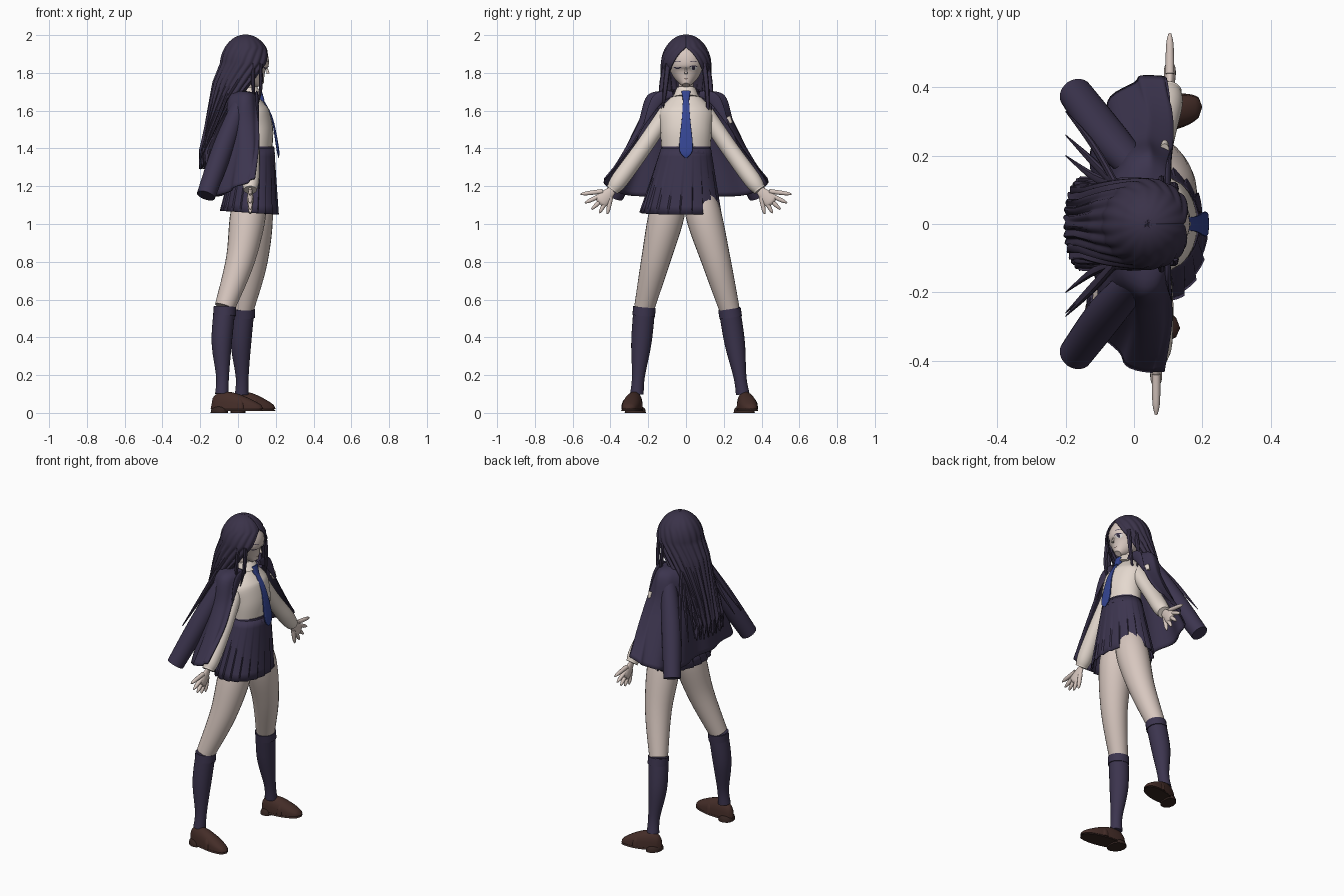
import bpy, bmesh
from math import sin, cos, pi, sqrt
from mathutils import Vector

if "Cube" in bpy.data.objects:
    bpy.data.objects.remove(bpy.data.objects["Cube"])


def material(name, *colour):
    mat = bpy.data.materials.new(name)
    mat.use_nodes = True
    mat.diffuse_color = (*colour, 1)
    shader = mat.node_tree.nodes["Principled BSDF"]
    shader.inputs["Base Color"].default_value = (*colour, 1)
    shader.inputs["Roughness"].default_value = .8
    return mat


cloth = material("dark plum cloth", .045, .035, .077)
dark_hair = material("dark plum hair", .042, .032, .066)
skin = material("pale skin", .68, .57, .52)
cream = material("cream shirt", .78, .69, .62)
blue = material("blue tie", .035, .06, .29)
leather = material("brown leather", .058, .026, .021)
rubber = material("dark sole", .035, .018, .015)
white = material("eye white", .8, .78, .76)
parts = []


def spline(points, t):
    """Smooth curve through points, t from 0 to 1."""
    last = len(points) - 1
    i = min(int(t * last), last - 1)
    f = t * last - i
    a, b, c, d = (Vector(points[max(0, min(last, i + k))]) for k in (-1, 0, 1, 2))
    return b + (c - a + (a * 2 - b * 5 + c * 4 - d + ((b - c) * 3 + d - a) * f) * f) * f / 2


def surface(name, func, around, along, mat, wrap=False, caps=False, thickness=0):
    """Mesh sheet from func(u, v), optionally closed around u and capped along v."""
    bm = bmesh.new()
    columns = around if wrap else around + 1
    rows = [[bm.verts.new(func(i / around, j / along)) for i in range(columns)]
            for j in range(along + 1)]
    for low, high in zip(rows, rows[1:]):
        for i in range(around):
            k = (i + 1) % columns
            bm.faces.new((low[i], low[k], high[k], high[i]))
    if caps:
        bm.faces.new(rows[0])
        bm.faces.new(rows[-1])
    bmesh.ops.recalc_face_normals(bm, faces=bm.faces)
    mesh = bpy.data.meshes.new(name)
    bm.to_mesh(mesh)
    bm.free()
    mesh.materials.append(mat)
    obj = bpy.data.objects.new(name, mesh)
    bpy.context.collection.objects.link(obj)
    if thickness:
        solid = obj.modifiers.new("thickness", "SOLIDIFY")
        solid.thickness, solid.offset = thickness, 0
    parts.append(obj)
    return obj


def tube(name, points, widths, mat, flat=1, power=1, sides=24):
    """Loft along points; flat scales the depth towards x, power squares the section."""
    sizes = [(w, w * flat) for w in widths]
    forward = Vector((1, 0, 0))

    def func(u, v):
        tangent = (spline(points, min(1, v + .02)) - spline(points, max(0, v - .02))).normalized()
        front = (forward - tangent * tangent.x).normalized()
        width, depth = spline(sizes, v)
        c, s = (abs(k) ** power * (1 if k > 0 else -1) for k in (cos(2 * pi * u), sin(2 * pi * u)))
        return spline(points, v) + front * depth * c + tangent.cross(front) * width * s
    return surface(name, func, sides, 6 * (len(points) - 1), mat, True, True)


def loafer(name, heel, length, turn, grow, base, height, slope, mat):
    """Shoe shell: rounded outline, flat underside, height falling towards the toe."""
    def func(u, v):
        round_off = max(0, sin(pi * v)) ** .35
        width = (.044 + .012 * v) * grow * round_off
        top = (height - slope * v) * round_off
        angle = 2 * pi * u
        return heel + Vector((length * v, turn * length * v + width * cos(angle),
                              base + top * max(0, sin(angle)) ** .7))
    surface(name, func, 24, 24, mat, True)


# Legs, socks and loafers
for side, hip, knee, ankle, length, turn in (
        ("right", (.055, -.1, 1.06), (-.07, -.22, .56), (-.085, -.26, .1), .28, -.16),
        ("left", (.09, .09, 1.06), (.03, .23, .55), (.02, .3, .1), .24, .18)):
    hip, knee, ankle = Vector(hip), Vector(knee), Vector(ankle)
    bow = Vector((.02, 0, 0))
    seat = Vector((.08, hip.y * .6, 1.24))
    tube(side + "_leg", [seat, hip, hip.lerp(knee, .5) + bow, knee], (.06, .094, .077, .054), skin)
    calf = knee.lerp(ankle, .4) - bow / 2
    tube(side + "_sock", [knee, calf, knee.lerp(ankle, .8), ankle], (.057, .054, .034, .036), cloth)
    tube(side + "_sock_cuff", [knee, knee.lerp(ankle, .1)], (.06, .06), cloth)
    heel = Vector((ankle.x - .06, ankle.y, 0))
    loafer(side + "_loafer", heel, length, turn, 1, .02, .125, .085, leather)
    saddle = heel + Vector((.42, turn * .42, 0)) * length
    loafer(side + "_loafer_strap", saddle, length / 4, turn, 1.12, .02, .075, .01, leather)
    loafer(side + "_sole", heel, length, turn, 1.06, .01, .02, 0, rubber)
    loafer(side + "_heel", heel, length / 3, turn, 1.1, 0, .04, 0, rubber)


# Pleated skirt and waistband
def skirt(u, v):
    angle = 2 * pi * u
    pleat = 1 + .07 * v * ((u * 20) % 1 - .5)
    return (.09 - .03 * v + (.1 + .05 * v) * pleat * cos(angle),
            -.03 * v + (.13 + .08 * v) * pleat * sin(angle),
            1.4 - .34 * v - .01 * v * cos(angle))


surface("pleated_skirt", skirt, 160, 8, cloth, True, thickness=.005)
tube("waistband", [(.09, 0, 1.37), (.09, 0, 1.41)], (.135, .13), cloth, flat=.78)

# Shirt, neck, collar and tie
tube("shirt_body", [(.09, 0, 1.4), (.09, 0, 1.5), (.06, 0, 1.6), (.05, 0, 1.7)],
     (.13, .137, .14, .05), cream, flat=.7)
tube("neck", [(.04, 0, 1.65), (.06, 0, 1.8)], (.04, .04), skin)
tube("shirt_collar", [(.06, 0, 1.67), (.05, 0, 1.72)], (.07, .05), cream)
tube("tie_knot", [(.11, 0, 1.7), (.13, 0, 1.65)], (.024, .016), blue, flat=.7, power=.5)
tube("tie", [(.13, 0, 1.66), (.18, 0, 1.56), (.21, 0, 1.4), (.215, 0, 1.35)],
     (.016, .022, .036, .006), blue, flat=.2, power=.5)

# Draped jacket: each row holds front edge, side and back corner
jacket_rows = (((.1, .07, 1.69), (.04, .08, 1.7), (-.01, .06, 1.71)),
               ((.1, .15, 1.66), (.04, .2, 1.68), (-.04, .15, 1.66)),
               ((.11, .22, 1.53), (.03, .25, 1.53), (-.06, .18, 1.5)),
               ((.11, .3, 1.4), (.03, .32, 1.39), (-.08, .23, 1.36)),
               ((.09, .43, 1.24), (0, .42, 1.2), (-.1, .29, 1.15)))


def jacket(u, v):
    half = [spline(column, v) for column in zip(*jacket_rows)]
    corner = half[-1]
    middle = Vector((corner.x - .02, 0, corner.z))
    other = [Vector((p.x, -p.y, p.z)) for p in reversed(half)]
    point = spline([*half, middle, *other], u)
    point.x += .012 * v * sin(u * 44)
    return point


surface("draped_jacket", jacket, 60, 24, cloth, thickness=.008)

# Arms, hands, empty jacket sleeves and lapels
for side, mirror in (("right", -1), ("left", 1)):
    def place(x, y, z):
        return Vector((x, mirror * y, z))

    shoulder, elbow = place(.06, .1, 1.59), place(.07, .23, 1.4)
    wrist = place(.085 + .02 * mirror, .39, 1.18)
    tube(side + "_shirt_sleeve", [shoulder, elbow, elbow.lerp(wrist, .75), wrist],
         (.045, .045, .046, .033), cream)
    tube(side + "_cuff", [elbow.lerp(wrist, .88), wrist], (.036, .035), cream)
    knuckles = wrist + place(0, .06, -.06)
    tube(side + "_palm", [wrist, wrist.lerp(knuckles, .6), knuckles, knuckles + place(0, .01, -.01)],
         (.022, .036, .038, .02), skin, flat=.45)
    for finger in range(5):
        angle = .13 + .31 * finger
        reach = place(0, cos(angle), -sin(angle)) * (.17 - .01 * finger)
        tube(f"{side}_finger_{finger}", [wrist + reach * k for k in (.3, .8, 1)],
             (.013, .011, .004), skin, sides=10)
    tube(side + "_empty_sleeve", [place(.01, .16, 1.63), place(-.08, .26, 1.4), place(-.17, .38, 1.15)],
         (.045, .056, .05), cloth)
    edge = 0 if mirror > 0 else 1
    tube(side + "_lapel", [jacket(edge, v) for v in (0, .25, .5)], (.015, .03, .005), cloth, flat=.3)
tube("pocket_square", [jacket(.06, v) for v in (.44, .5)], (.02, .015), cream, flat=.7)

# Head and nose
head = tube("head", [(.12, 0, 1.735), (.08, 0, 1.8), (.07, 0, 1.88), (.06, 0, 1.97)],
            (.02, .078, .09, .05), skin, sides=40)
tube("nose", [(.152, 0, 1.83), (.16, 0, 1.795)], (.003, .008), skin)


def face_plate(name, y, z, width, height, mat, lift=.003, bend=0):
    """Thin oval pressed onto the face."""
    def func(u, v):
        across = cos(2 * pi * u) * v
        return .3, y + width * across, z + height * sin(2 * pi * u) * v - bend * across ** 2
    fit = surface(name, func, 20, 4, mat, True).modifiers.new("fit", "SHRINKWRAP")
    fit.target, fit.wrap_method, fit.offset = head, "PROJECT", lift
    fit.use_project_x = fit.use_negative_direction = True
    fit.use_positive_direction = False


# Painted face: one open eye, one closed in a wink
face_plate("eye_white", .04, 1.825, .02, .012, white)
face_plate("iris", .04, 1.826, .009, .012, dark_hair, lift=.005)
face_plate("eye_lashes", .04, 1.837, .024, .003, dark_hair, lift=.006, bend=.007)
face_plate("closed_eye", -.045, 1.825, .022, .004, dark_hair, bend=-.007)
for side, y in (("left", .04), ("right", -.045)):
    face_plate(side + "_eyebrow", y, 1.862, .02, .002, dark_hair, bend=.005)
face_plate("mouth", 0, 1.768, .014, .002, leather, bend=-.003)


# Long hair: domed crown, parting that widens around the face, swept back below
def hair(u, v):
    drop = .66 * v ** 1.5
    dome = sqrt(1 - (1 - min(1, drop / .16)) ** 2)
    gap = min(1.6, 1.6 * (max(0, drop - .07) / .43) ** .6)
    angle = gap + 2 * (pi - gap) * u
    lock = dome * (1 + .07 * v * sin(u * 100))
    return (.04 - .38 * max(0, drop - .15) + (.13 - .2 * max(0, drop - .25)) * lock * cos(angle),
            .128 * lock * sin(angle),
            2 - drop + .05 * v ** 6 * sin(u * 67))


surface("long_hair", hair, 120, 48, dark_hair, thickness=.007)

# Loose locks beside the face, down the back and blown outwards
locks = []
for y in (-1, 1):
    locks.append([(.12, y * .095, 1.85), (.12, y * .11, 1.72), (.1, y * .12, 1.56 - .05 * y)])
    locks.append([(.08, y * .11, 1.85), (.08, y * .13, 1.72), (.09, y * .13, 1.6 - .05 * y)])
    for spread in (.2, .26, .3 + .03 * y):
        locks.append([(-.05, y * .11, 1.7), (-.12, y * spread * .7, 1.52), (-.2, y * spread, 1.34)])
for step in range(-3, 4):
    y = step * .035
    locks.append([(-.1, y, 1.6), (-.16, y, 1.45), (abs(y) / 5 - .2, y, 1.3 + abs(y) / 3)])
for number, path in enumerate(locks):
    tube(f"hair_lock_{number}", path, (.014, .013, .002), dark_hair, flat=.7, sides=8)

# Smooth shading with sharp creases kept
for obj in parts:
    obj.select_set(True)
bpy.context.view_layer.objects.active = parts[0]
bpy.ops.object.shade_smooth_by_angle(angle=.7)
